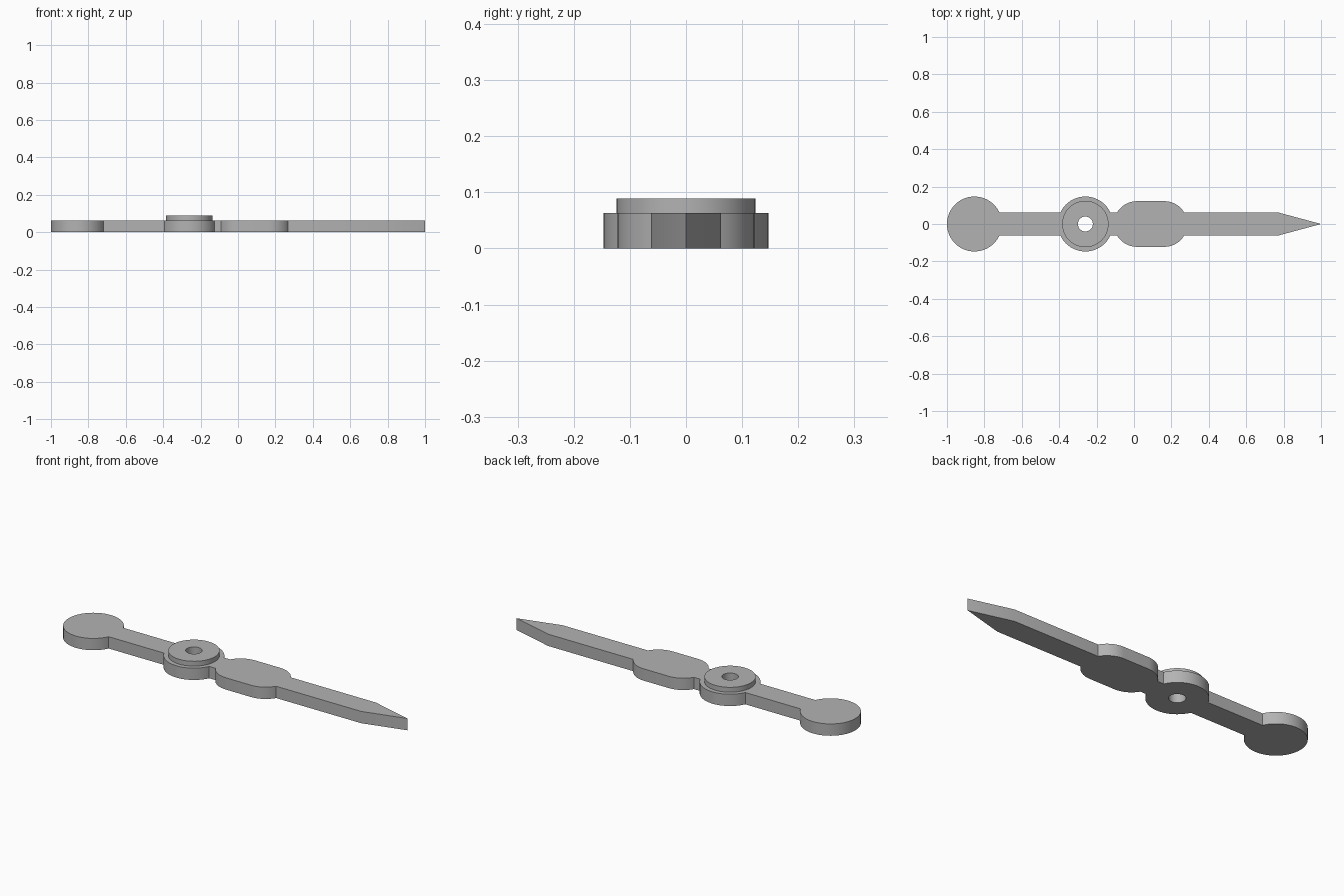
import bpy, bmesh
from math import sin, cos, pi, asin

cube = bpy.data.objects.get("Cube")
if cube:
    bpy.data.objects.remove(cube)

ARM = 0.062          # half width of the bar
DISC = 0.147         # radius of the tail and hub discs
BLADE = 0.122        # half width of the blade
HUB_X = -0.26
TAIL_X = -1 + DISC
HOLE = 0.04
THICK, TOP = 0.063, 0.089

grey = bpy.data.materials.new("brushed grey")
grey.use_nodes = True
colour = (0.45, 0.45, 0.45, 1)
grey.diffuse_color = colour
grey.node_tree.nodes["Principled BSDF"].inputs["Base Color"].default_value = colour


def arc(cx, r, start, end, n=20):
    return [(cx + r * cos(start + (end - start) * i / n),
             r * sin(start + (end - start) * i / n)) for i in range(n + 1)]


def plate(name, loops, z0, z1):
    """Fill closed outlines (first outer, then holes) and extrude upward."""
    bm = bmesh.new()
    for loop in loops:
        vs = [bm.verts.new((x, y, z0)) for x, y in loop]
        for a, b in zip(vs, vs[1:] + vs[:1]):
            bm.edges.new((a, b))
    bmesh.ops.triangle_fill(bm, use_beauty=True, edges=bm.edges[:])
    ext = bmesh.ops.extrude_face_region(bm, geom=bm.faces[:], use_keep_orig=True)
    top = [v for v in ext["geom"] if isinstance(v, bmesh.types.BMVert)]
    bmesh.ops.translate(bm, verts=top, vec=(0, 0, z1 - z0))
    bmesh.ops.recalc_face_normals(bm, faces=bm.faces[:])
    mesh = bpy.data.meshes.new(name)
    bm.to_mesh(mesh)
    bm.free()
    mesh.materials.append(grey)
    obj = bpy.data.objects.new(name, mesh)
    bpy.context.collection.objects.link(obj)
    bpy.ops.object.select_all(action='DESELECT')
    obj.select_set(True)
    bpy.context.view_layer.objects.active = obj
    bpy.ops.object.shade_smooth_by_angle(angle=pi / 8)


def circle(cx, r, n=48):
    return arc(cx, r, 0, 2 * pi, n)[:-1]


# Upper half of the outline, from tail to tip, then mirrored
join = asin(ARM / DISC)
blade_join = asin(ARM / BLADE)
half = (arc(TAIL_X, DISC, pi, join)
        + arc(HUB_X, DISC, pi - join, join)
        + arc(0.015, BLADE, pi - blade_join, pi / 2, 10)
        + arc(0.163, BLADE, pi / 2, blade_join, 10)
        + [(0.77, ARM), (1, 0)])
outline = half + [(x, -y) for x, y in reversed(half[1:-1])]
plate("pointer_hand", [outline, circle(HUB_X, HOLE)], 0, THICK)

# Raised collar around the pivot hole
plate("hub_collar", [circle(HUB_X, 0.124), circle(HUB_X, HOLE)], THICK, TOP)
